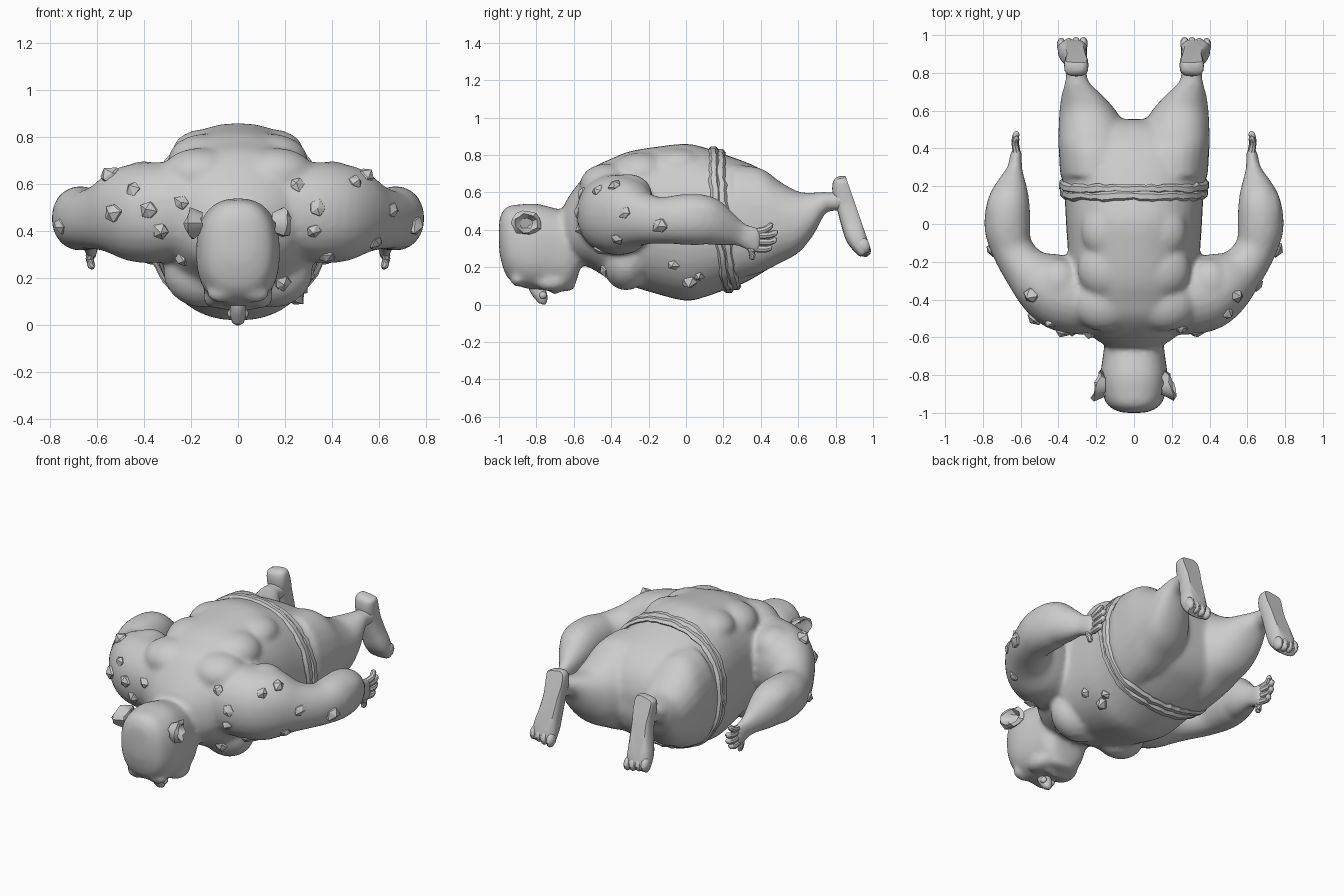
import bpy, bmesh, math, random
from math import sin, cos, pi
from mathutils import Vector, Matrix
from mathutils.bvhtree import BVHTree

if "Cube" in bpy.data.objects:
    bpy.data.objects.remove(bpy.data.objects["Cube"])

random.seed(4)


def spow(v, p):
    return math.copysign(abs(v) ** p, v)


def smooth_rings(rings, steps):
    out, n = [], len(rings)
    for i in range(n - 1):
        a, b, c, d = [rings[min(max(k, 0), n - 1)] for k in (i - 1, i, i + 1, i + 2)]
        for s in range(steps):
            t = s / steps
            out.append([0.5 * (2 * q + (r - p) * t + (2 * p - 5 * q + 4 * r - w) * t * t
                               + (3 * q - p - 3 * r + w) * t ** 3) for p, q, r, w in zip(a, b, c, d)])
    return out + [list(rings[-1])]


def loft(bm, rings, sx=1, ref=(0, 0, 1), expo=2.0, sides=24, steps=4, axis=None):
    """Skin rings of (x, y, z, half width, half height) along their path, or square to a fixed axis."""
    rs = smooth_rings(rings, steps)
    pts = [Vector(r[:3]) for r in rs]
    loops = []
    for i, r in enumerate(rs):
        t = Vector(axis) if axis else (pts[min(i + 1, len(pts) - 1)] - pts[max(i - 1, 0)]).normalized()
        side = t.cross(Vector(ref)).normalized()
        up = side.cross(t)
        loop = []
        for k in range(sides):
            a = 2 * pi * k / sides
            p = pts[i] + side * r[3] * spow(cos(a), 2 / expo) + up * r[4] * spow(sin(a), 2 / expo)
            loop.append(bm.verts.new((p.x * sx, p.y, p.z)))
        loops.append(loop)
    for a, b in zip(loops, loops[1:]):
        for k in range(sides):
            j = (k + 1) % sides
            bm.faces.new((a[k], a[j], b[j], b[k]))
    bm.faces.new(loops[0])
    bm.faces.new(loops[-1])


def blob(bm, loc, size, rot=0.0, seg=20):
    m = Matrix.Translation(loc) @ Matrix.Rotation(rot, 4, 'X') @ Matrix.Diagonal((*size, 1))
    bmesh.ops.create_uvsphere(bm, u_segments=seg, v_segments=seg // 2, radius=1, matrix=m)


def finish(bm, name, angle=40):
    bmesh.ops.recalc_face_normals(bm, faces=bm.faces)
    me = bpy.data.meshes.new(name)
    bm.to_mesh(me)
    bm.free()
    ob = bpy.data.objects.new(name, me)
    bpy.context.collection.objects.link(ob)
    for o in bpy.context.selected_objects:
        o.select_set(False)
    ob.select_set(True)
    bpy.context.view_layer.objects.active = ob
    if angle:
        bpy.ops.object.shade_smooth_by_angle(angle=math.radians(angle))
    return ob


# Body: torso, head, arms and legs fused into one skin
bm = bmesh.new()
Y = (0, 1, 0)
torso = [(-.65, .41, .14, .13), (-.59, .43, .23, .20), (-.5, .46, .30, .27), (-.4, .455, .33, .325),
         (-.3, .46, .345, .36), (-.15, .45, .35, .395), (0, .44, .36, .42), (.1, .44, .365, .40),
         (.2, .44, .375, .365), (.3, .44, .39, .33), (.4, .445, .39, .28), (.48, .44, .34, .22),
         (.53, .44, .26, .15), (.555, .44, .14, .07)]
loft(bm, [(0, y, z, a, b) for y, z, a, b in torso], expo=2.25, sides=40, axis=Y)
head = [(-1, .37, .04, .06), (-.99, .36, .09, .12), (-.955, .335, .143, .19), (-.88, .315, .172, .222),
        (-.8, .31, .178, .23), (-.7, .295, .165, .22), (-.63, .285, .155, .21), (-.59, .30, .14, .185),
        (-.55, .38, .16, .14), (-.5, .42, .18, .15)]
loft(bm, [(0, y, z, a, b) for y, z, a, b in head], expo=2.4, sides=32, axis=Y)
arm = [(.18, -.40, .49, .19, .20), (.36, -.37, .48, .205, .215), (.48, -.31, .475, .175, .20),
       (.575, -.235, .46, .125, .145), (.645, -.13, .45, .11, .125), (.67, -.02, .455, .122, .135),
       (.665, .10, .45, .115, .135), (.65, .19, .415, .088, .105), (.632, .29, .375, .042, .065),
       (.625, .36, .35, .032, .07), (.62, .40, .345, .024, .075)]
leg = [(.2, .25, .44, .19, .31), (.21, .4, .45, .19, .28), (.22, .5, .44, .18, .22), (.245, .6, .44, .15, .165),
       (.275, .68, .485, .11, .115), (.3, .745, .545, .068, .058), (.305, .79, .55, .055, .05),
       (.307, .83, .56, .062, .058), (.31, .87, .57, .055, .05)]
for s in (1, -1):
    loft(bm, arm, s, expo=2.1)
    loft(bm, leg, s, expo=2.2, axis=Y)
    # muscles: shoulder blade, back, waist, deltoid, chest, forearm, brow, cheek
    for (x, y, z), size in [((.16, -.42, .64), (.17, .15, .115)), ((.14, -.24, .70), (.16, .16, .115)),
                            ((.14, -.04, .74), (.14, .15, .095)), ((.40, -.31, .59), (.12, .13, .11)),
                            ((.15, -.32, .23), (.17, .13, .155)), ((.71, .05, .49), (.075, .15, .085)),
                            ((.07, -.90, .135), (.065, .04, .04)), ((.09, -.72, .12), (.06, .09, .05))]:
        blob(bm, (x * s, y, z), size)
blob(bm, (0, -.64, .105), (.10, .05, .035))
blob(bm, (0, -.70, .085), (.09, .03, .03))
body = finish(bm, "body", 0)
mod = body.modifiers.new("fuse", 'REMESH')
mod.mode, mod.voxel_size = 'VOXEL', .014
mod = body.modifiers.new("soften", 'SMOOTH')
mod.factor, mod.iterations = .5, 12
dg = bpy.context.evaluated_depsgraph_get()
skin = bpy.data.meshes.new_from_object(body.evaluated_get(dg))
body.modifiers.clear()
body.data = skin
for p in skin.polygons:
    p.use_smooth = True
tree = BVHTree.FromPolygons([v.co for v in skin.vertices], [p.vertices[:] for p in skin.polygons])

# Nose
bm = bmesh.new()
loft(bm, [(0, -.81, .14, .03, .04), (0, -.80, .09, .032, .04), (0, -.775, .045, .034, .035),
          (0, -.765, .012, .024, .022), (0, -.765, .001, .008, .008)], ref=(0, 1, 0), sides=12)
for s in (1, -1):
    blob(bm, (.028 * s, -.765, .05), (.018, .022, .02), seg=10)
finish(bm, "nose")

# Ears: ragged cupped rims
bm = bmesh.new()
for s in (1, -1):
    loops = []
    for d, off in ((.055, .15), (.08, .19), (.062, .205), (.035, .175)):
        loop = []
        for k in range(14):
            a = 2 * pi * k / 14
            r = d * random.uniform(.9, 1.1)
            flare = .02 * -cos(a) if off > .15 else 0
            loop.append(bm.verts.new((s * (off + flare + random.uniform(-.008, .012)),
                                      -.855 + r * cos(a), .435 + .8 * r * sin(a))))
        loops.append(loop)
    for a, b in zip(loops, loops[1:]):
        for k in range(14):
            j = (k + 1) % 14
            bm.faces.new((a[k], a[j], b[j], b[k]))
    bm.faces.new(loops[-1])
finish(bm, "ears", 30)

# Fingers and thumbs
bm = bmesh.new()
tips = [(.38, .39, .465, .425), (.39, .37, .49, .385), (.39, .335, .485, .345), (.38, .30, .46, .305), (.33, .33, .365, .25)]
for s in (1, -1):
    for y0, z0, y1, z1 in tips:
        ym, zm = (y0 + y1) / 2 + .005, (z0 + z1) / 2 - .006
        loft(bm, [(.622, y0, z0, .02, .02), (.63, ym, zm, .018, .018),
                  (.622, y1 - .01, z1, .016, .016), (.62, y1, z1, .006, .006)], s, sides=8, steps=2)
finish(bm, "fingers")

# Feet with flat soles, plus toes
bm = bmesh.new()
foot = [(.31, .83, .682, .035, .02), (.308, .832, .665, .06, .045), (.305, .84, .61, .064, .058),
        (.307, .862, .53, .06, .058), (.315, .888, .44, .066, .06), (.325, .912, .36, .076, .058),
        (.328, .942, .295, .076, .04), (.328, .955, .275, .066, .028)]
for s in (1, -1):
    part = bmesh.new()
    loft(part, foot, s, ref=(0, 1, 0), expo=2.7, sides=20)
    for i in range(4):
        blob(part, (s * (.268 + i * .039), .948 + .005 * (i < 2), .297 + .006 * i), (.024, .038, .044), .3, 10)
    geom = part.verts[:] + part.edges[:] + part.faces[:]
    cut = bmesh.ops.bisect_plane(part, geom=geom, plane_co=(0, 1.0, .262), plane_no=(0, .42, .145), clear_outer=True)
    bmesh.ops.holes_fill(part, edges=[e for e in cut['geom_cut'] if isinstance(e, bmesh.types.BMEdge)])
    me = bpy.data.meshes.new("foot_part")
    part.to_mesh(me)
    part.free()
    bm.from_mesh(me)
    bpy.data.meshes.remove(me)
finish(bm, "feet")

# Belt: two rough strands wrapped around the waist, following the skin
bm = bmesh.new()
N, M = 72, 6
for off in (-.018, .02):
    loops = []
    for k in range(N):
        a = 2 * pi * k / N
        d = Vector((sin(a), 0, cos(a)))
        y = .165 + off + .02 * (1 - cos(a)) ** 2 + random.uniform(-.005, .005)
        hit = tree.ray_cast(Vector((0, y, .45)), d)[0] or Vector((0, y, .45)) + d * .37
        r = random.uniform(.017, .025)
        loops.append([bm.verts.new(hit + d * (r * .9 * sin(2 * pi * j / M) + .003) + Vector((0, r * 1.2 * cos(2 * pi * j / M), 0)))
                      for j in range(M)])
    for k in range(N):
        a, b = loops[k], loops[(k + 1) % N]
        for j in range(M):
            i = (j + 1) % M
            bm.faces.new((a[j], a[i], b[i], b[j]))
finish(bm, "belt", 30)

# Warts: faceted lumps dropped onto the skin from the front (x, z) and the sides (y, z)
bm = bmesh.new()
front = [(-.24, .52), (-.38, .49), (-.33, .40), (-.24, .28), (-.53, .48), (.34, .50), (.32, .40), (.50, .61),
         (.38, .29), (.66, .49), (.19, .18), (-.45, .58), (-.25, .09), (.25, .60)]
side = [(-.38, .64), (-.14, .42), (-.37, .35), (-.07, .21), (.07, .15), (.02, .12)]
rays = [((x, -3, z), (0, 1, 0)) for x, z in front] + [((3, y, z), (-1, 0, 0)) for y, z in side]
rays += [((-3, y, z), (1, 0, 0)) for y, z in side[:2]]
for o, d in rays:
    loc, nor = tree.ray_cast(Vector(o), Vector(d))[:2]
    if loc:
        m = Matrix.Translation(loc - nor * .012) @ nor.to_track_quat('Z', 'Y').to_matrix().to_4x4()
        r = random.uniform(.034, .046)
        got = bmesh.ops.create_icosphere(bm, subdivisions=1, radius=r, matrix=m)
        for v in got['verts']:
            v.co += Vector([random.uniform(-.006, .006) for _ in range(3)])
finish(bm, "warts", 0)
